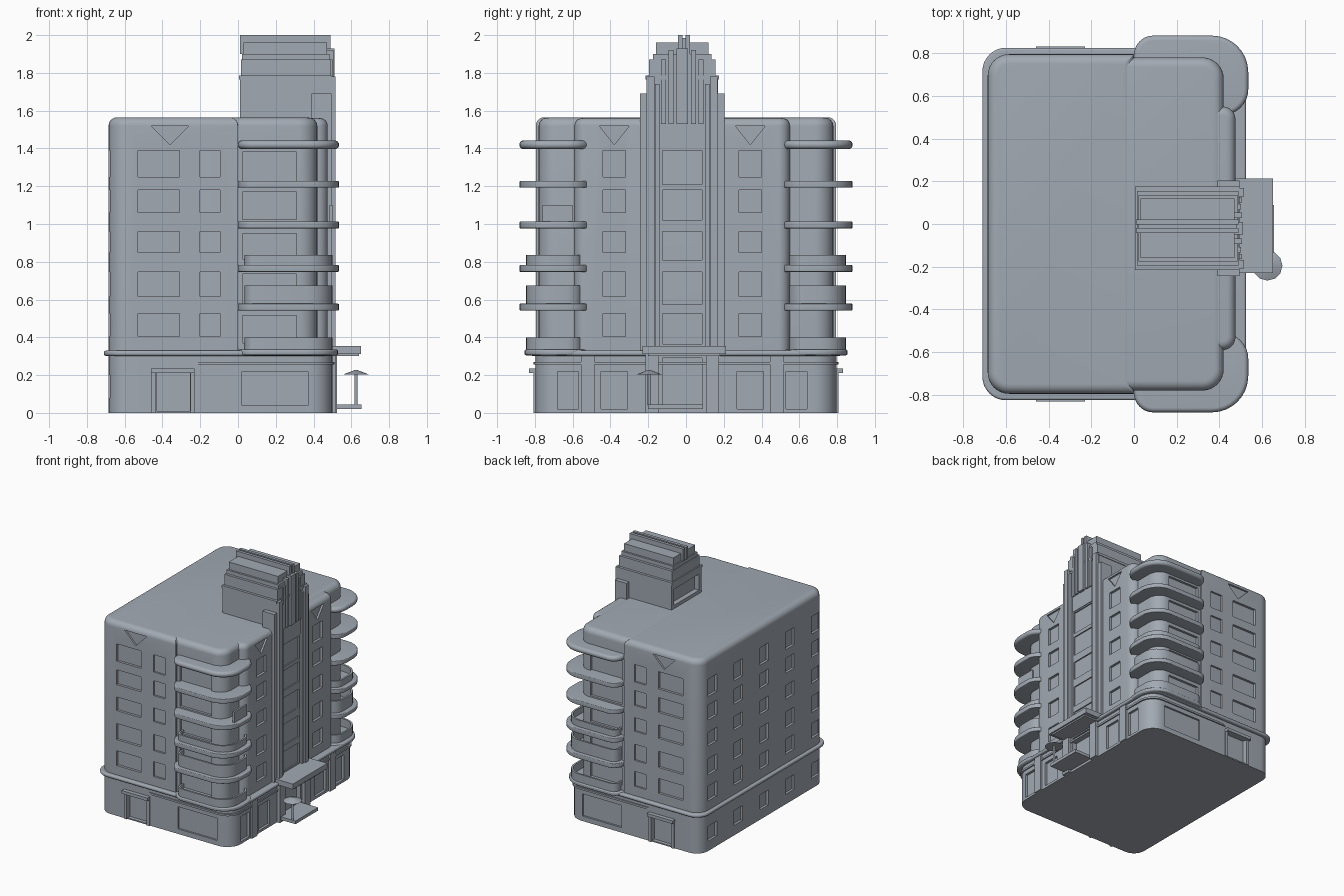
import bpy, bmesh, math

cube = bpy.data.objects.get("Cube")
if cube:
    bpy.data.objects.remove(cube, do_unlink=True)

stone = bpy.data.materials.new("blue_grey_stone")
stone.use_nodes = True
COLOUR = (0.36, 0.40, 0.45, 1)
stone.diffuse_color = COLOUR
stone.node_tree.nodes["Principled BSDF"].inputs["Base Color"].default_value = COLOUR
parts = []
MID = -0.02          # centre line of the entrance facade


def finish(name, bm):
    bmesh.ops.recalc_face_normals(bm, faces=bm.faces)
    mesh = bpy.data.meshes.new(name)
    bm.to_mesh(mesh)
    bm.free()
    mesh.materials.append(stone)
    ob = bpy.data.objects.new(name, mesh)
    bpy.context.collection.objects.link(ob)
    parts.append(ob)
    return ob


def outline(x0, x1, y0, y1, radii, inset):
    """Rounded rectangle; radii start at the low corner and run anticlockwise."""
    pts = []
    corners = [(x0, y0, 1, 1), (x1, y0, -1, 1), (x1, y1, -1, -1), (x0, y1, 1, -1)]
    for i, ((cx, cy, sx, sy), r) in enumerate(zip(corners, radii)):
        q = max(r - inset, 0.003)
        cx, cy = cx + sx * (inset + q), cy + sy * (inset + q)
        for k in range(9):
            a = math.pi * (1 + i / 2 + k / 16)
            pts.append((cx + q * math.cos(a), cy + q * math.sin(a)))
    return pts


def rings(name, rect, radii, profile, caps=True, flip=1):
    """Stack rounded outlines following a profile of (inset, height)."""
    bm = bmesh.new()
    loops = [[bm.verts.new((x, y * flip, z)) for x, y in outline(*rect, radii, d)]
             for d, z in profile]
    for a, b in zip(loops, loops[1:]):
        for i in range(len(a)):
            j = (i + 1) % len(a)
            bm.faces.new((a[i], a[j], b[j], b[i]))
    if caps:
        bm.faces.new(loops[0])
        bm.faces.new(loops[-1])
    return finish(name, bm)


def roll(z0, z1, r, both=False):
    """Profile with a rounded top edge, and a rounded bottom edge if asked."""
    arc = [(r * (1 - math.cos(a)), r * math.sin(a)) for a in [k * math.pi / 12 for k in range(7)]]
    top = [(d, z1 - r + h) for d, h in arc]
    low = [(d, z0 + r - h) for d, h in reversed(arc)] if both else [(0, z0)]
    return low + top


def box(name, x0, x1, y0, y1, z0, z1):
    bm = bmesh.new()
    bmesh.ops.create_cube(bm, size=1)
    for v in bm.verts:
        v.co = ((x0 + x1) / 2 + v.co.x * (x1 - x0), (y0 + y1) / 2 + v.co.y * (y1 - y0),
                (z0 + z1) / 2 + v.co.z * (z1 - z0))
    return finish(name, bm)


def rect(u0, u1, z0, z1):
    return [(u0, z0), (u1, z0), (u1, z1), (u0, z1)]


def cut(ob, recesses):
    """Recess shapes into walls: (axis, wall position, outward sign, shape, depth)."""
    bm = bmesh.new()
    for axis, wall, sign, shape, depth in recesses:
        ends = []
        for p in (wall - sign * depth, wall + sign * 0.05):
            ends.append([bm.verts.new((u, p, z) if axis == "y" else (p, u, z)) for u, z in shape])
        n = len(shape)
        bm.faces.new(ends[0])
        bm.faces.new(ends[1])
        for i in range(n):
            j = (i + 1) % n
            bm.faces.new((ends[0][i], ends[0][j], ends[1][j], ends[1][i]))
    cutter = finish("recess_cutter", bm)
    parts.remove(cutter)
    cutter.hide_render = True
    mod = ob.modifiers.new("recesses", "BOOLEAN")
    mod.operation, mod.solver, mod.object = "DIFFERENCE", "EXACT", cutter
    bpy.context.view_layer.objects.active = ob
    bpy.ops.object.modifier_apply(modifier=mod.name)
    bpy.data.objects.remove(cutter, do_unlink=True)


FLOORS = [(0.405, 0.525), (0.615, 0.745), (0.85, 0.96), (1.06, 1.18), (1.25, 1.39)]
REAR = [-0.66, -0.33, 0, 0.33, 0.66]


def triangle(u, w):
    return [(u - w, 1.52), (u, 1.42), (u + w, 1.52)]


# Main block with its side and rear windows
main = rings("main_block", (-0.685, 0, -0.795, 0.795), (0.1, 0, 0, 0.1), roll(0.3, 1.565, 0.045))
holes = []
for s in (-1, 1):
    for z0, z1 in FLOORS:
        for u0, u1 in ((-0.53, -0.31), (-0.2, -0.095)):
            holes.append(("y", s * 0.795, s, rect(u0, u1, z0, z1), 0.02))
    holes.append(("y", s * 0.795, s, triangle(-0.36, 0.1), 0.015))
for y in REAR:
    for z0, z1 in FLOORS:
        holes.append(("x", -0.685, -1, rect(y - 0.075, y + 0.035, z0, z1), 0.02))
cut(main, holes)

# Front block behind the balconies
front = rings("balcony_block", (-0.3, 0.42, -0.78, 0.78), (0.05, 0.1, 0.1, 0.05),
              roll(0.3, 1.563, 0.045))
holes = []
for s in (-1, 1):
    for z0, z1 in FLOORS:
        holes.append(("y", s * 0.78, s, rect(0.025, 0.31, z0 - 0.035, z1 - 0.01), 0.02))
cut(front, holes)

# Projecting bay with windows
bay = rings("entrance_bay", (0, 0.475, MID - 0.57, MID + 0.57), (0.02, 0.06, 0.06, 0.02),
            roll(0.3, 1.56, 0.04))
holes = []
for u in (MID - 0.36, MID + 0.36):
    holes += [("x", 0.475, 1, rect(u - 0.06, u + 0.06, z0, z1), 0.02) for z0, z1 in FLOORS]
    holes.append(("x", 0.475, 1, triangle(u, 0.08), 0.015))
cut(bay, holes)

# Ground floor with doors and shop windows
base = rings("ground_floor", (-0.685, 0.5, -0.797, 0.797), (0.1, 0.12, 0.12, 0.1),
             [(0, 0), (0, 0.32)])
holes = [("x", 0.5, 1, rect(MID - 0.105, MID + 0.105, 0.02, 0.29), 0.035)]
for s in (-1, 1):
    holes.append(("y", s * 0.797, s, rect(-0.43, -0.255, 0.01, 0.215), 0.03))
    holes.append(("y", s * 0.797, s, rect(0.02, 0.37, 0.04, 0.22), 0.015))
    for a, b in ((0.29, 0.43), (0.55, 0.66)):
        u0, u1 = sorted((MID + s * a, MID + s * b))
        holes.append(("x", 0.5, 1, rect(u0, u1, 0.02, 0.22), 0.02))
    box("side_door_hood", -0.46, -0.23, *sorted((s * 0.78, s * 0.83)), 0.21, 0.235)
    for x in (-0.445, -0.24):
        box("side_door_jamb", x - 0.012, x + 0.012, *sorted((s * 0.78, s * 0.807)), 0, 0.21)
    y = MID + s * 0.5
    box("pilaster", 0.45, 0.515, y - 0.035, y + 0.035, 0, 0.3)
    y = MID + s * 0.16
    box("entrance_pillar", 0.45, 0.525, y - 0.035, y + 0.035, 0, 0.31)
holes += [("x", -0.685, -1, rect(y - 0.075, y + 0.035, 0.08, 0.2), 0.02) for y in REAR]
cut(base, holes)

# Cornice above the ground floor
rings("cornice", (-0.71, 0.525, -0.825, 0.825), (0.11, 0.13, 0.13, 0.11), roll(0.302, 0.33, 0.012, True))
rings("thin_band", (-0.3, 0.51, -0.807, 0.807), (0.11, 0.12, 0.12, 0.11), [(0, 0.255), (0, 0.27)])

# Rounded balconies and their parapets on both sides
CURVE = (0.02, 0.12, 0.17, 0.09)
PLAN = (0, 0.535, 0.51, 0.882)
for s in (-1, 1):
    rings("first_balcony", (0, 0.53, 0.51, 0.855), CURVE, roll(0.305, 0.335, 0.01, True), flip=s)
    for z in (0.56, 0.765, 0.995, 1.21):
        rings("balcony_slab", PLAN, CURVE, roll(z - 0.018, z + 0.018, 0.006, True), flip=s)
    rings("balcony_roof", PLAN, CURVE, roll(1.397, 1.442, 0.022, True), flip=s)
    for z, h in ((0.33, 0.07), (0.575, 0.1), (0.78, 0.055)):
        rings("balcony_parapet", PLAN, CURVE,
              [(0.035, z), (0.035, z + h), (0.05, z + h), (0.05, z)], caps=False, flip=s)
box("parapet_panel", 0.485, 0.5, -0.76, -0.6, 1.0, 1.1)

# Stepped tower, narrowing upward
tower = box("tower", 0.01, 0.49, MID - 0.19, MID + 0.19, 1.4, 1.78)
cut(tower, [("x", 0.01, -1, rect(MID - 0.16, MID + 0.16, 1.59, 1.72), 0.04)])
for w, x0, x1, top in ((0.195, 0.005, 0.495, 1.785), (0.175, 0.015, 0.49, 1.87),
                       (0.155, 0.02, 0.485, 1.9), (0.14, 0.03, 0.47, 1.96)):
    box("tower_step", x0, x1, MID - w, MID + w, top - 0.1 if w < 0.19 else top - 0.02, top)
for y in (-0.03, 0.01):
    box("tower_crest", 0.01, 0.49, y - 0.012, y + 0.012, 1.9, 2.0)
box("tower_crest_core", 0.02, 0.48, -0.03, 0.01, 1.9, 1.985)

# Tall centre panel, windows and vertical fins
panel = box("centre_panel", 0.3, 0.485, MID - 0.16, MID + 0.16, 0.3, 1.79)
holes = [("x", 0.485, 1, rect(MID - 0.105, MID + 0.105, z0 - 0.04, z1), 0.02) for z0, z1 in FLOORS]
cut(panel, holes + [("x", 0.485, 1, triangle(MID, 0.105), 0.015)])
for s in (-1, 1):
    for d, w, x, z0, z1 in ((0.205, 0.018, 0.495, 0.33, 1.69), (0.168, 0.02, 0.515, 0.33, 1.78),
                            (0.132, 0.012, 0.505, 0.33, 1.74), (0.1, 0.013, 0.5, 1.53, 1.87),
                            (0.06, 0.013, 0.505, 1.53, 1.92)):
        y = MID + s * d
        box("facade_fin", 0.39, x, y - w, y + w, z0, z1)
box("centre_fin", 0.42, 0.51, MID - 0.03, MID + 0.03, 1.53, 1.93)

# Entrance canopy, platform and parasol
box("canopy", 0.45, 0.652, -0.23, 0.212, 0.312, 0.355)
box("canopy_lip", 0.48, 0.64, -0.2, 0.18, 0.3, 0.315)
box("platform", 0.49, 0.655, -0.2, 0.09, 0.02, 0.045)
for name, r1, r2, z, h in (("parasol_pole", 0.008, 0.008, 0.125, 0.17),
                           ("parasol_top", 0.07, 0.005, 0.215, 0.025)):
    bm = bmesh.new()
    bmesh.ops.create_cone(bm, cap_ends=True, segments=12, radius1=r1, radius2=r2, depth=h)
    bmesh.ops.translate(bm, verts=bm.verts, vec=(0.625, -0.195, z))
    finish(name, bm)

# Smooth the rounded walls while keeping hard edges
bpy.ops.object.select_all(action="DESELECT")
for ob in parts:
    ob.select_set(True)
bpy.context.view_layer.objects.active = parts[0]
bpy.ops.object.shade_smooth_by_angle(angle=math.radians(35))
